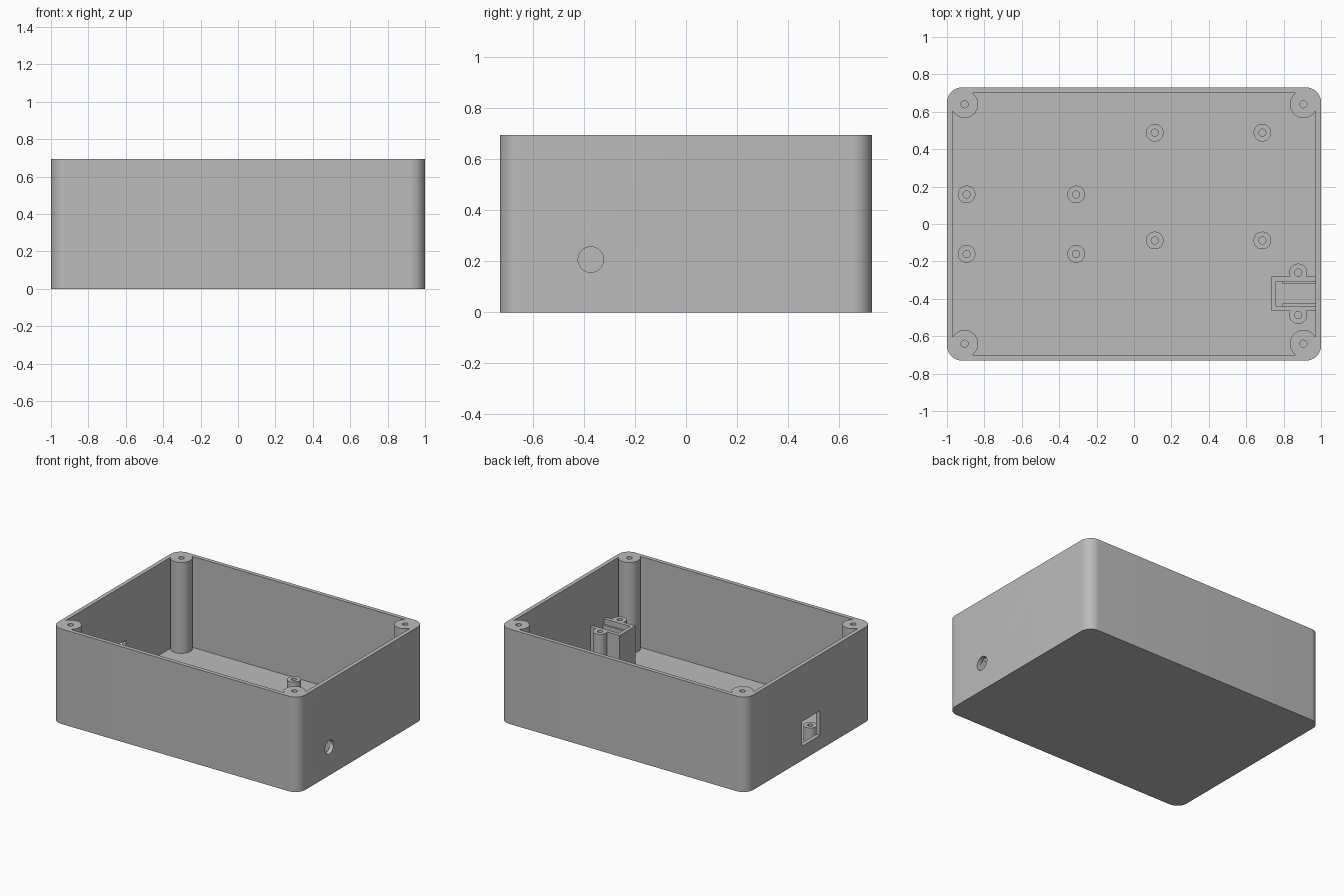
import bpy, bmesh, math

old = bpy.data.objects.get("Cube")
if old:
    bpy.data.objects.remove(old, do_unlink=True)

GREY = (0.5, 0.5, 0.5, 1)
plastic = bpy.data.materials.new("grey plastic")
plastic.use_nodes = True
plastic.diffuse_color = GREY
plastic.node_tree.nodes["Principled BSDF"].inputs["Base Color"].default_value = GREY


def finish(name, bm):
    mesh = bpy.data.meshes.new(name)
    bmesh.ops.recalc_face_normals(bm, faces=bm.faces)
    bm.to_mesh(mesh)
    bm.free()
    mesh.materials.append(plastic)
    obj = bpy.data.objects.new(name, mesh)
    bpy.context.collection.objects.link(obj)
    return obj


def box(name, x, y, z, radius=0):
    """Box between (low, high) pairs, with optional round upright edges."""
    bm = bmesh.new()
    bmesh.ops.create_cube(bm, size=1)
    for v in bm.verts:
        v.co = [r[0] if c < 0 else r[1] for c, r in zip(v.co, (x, y, z))]
    if radius:
        upright = [e for e in bm.edges
                   if abs(e.verts[0].co.z - e.verts[1].co.z) > 0.01]
        bmesh.ops.bevel(bm, geom=upright, offset=radius, segments=12,
                        profile=0.5, affect='EDGES')
    return finish(name, bm)


def rod(name, x, y, radius, z0, z1):
    bm = bmesh.new()
    bmesh.ops.create_cone(bm, cap_ends=True, segments=40, radius1=radius,
                          radius2=radius, depth=z1 - z0)
    bmesh.ops.translate(bm, verts=bm.verts, vec=(x, y, (z0 + z1) / 2))
    return finish(name, bm)


def combine(obj, tool, operation):
    mod = obj.modifiers.new("shape", 'BOOLEAN')
    mod.operation = operation
    mod.solver = 'EXACT'
    mod.object = tool
    bpy.ops.object.select_all(action='DESELECT')
    bpy.context.view_layer.objects.active = obj
    obj.select_set(True)
    bpy.ops.object.modifier_apply(modifier=mod.name)
    bpy.data.objects.remove(tool, do_unlink=True)


def smooth(obj):
    bpy.ops.object.select_all(action='DESELECT')
    bpy.context.view_layer.objects.active = obj
    obj.select_set(True)
    bpy.ops.object.shade_smooth_by_angle(angle=math.radians(30))


W, D, H = 1.0, 0.73, 0.695
WALL, FLOOR, SCREW = 0.03, 0.03, 0.019

# Open case with rounded corners
case = box("case", (-W, W), (-D, D), (0, H), 0.08)
combine(case, box("cavity", (WALL - W, W - WALL), (WALL - D, D - WALL),
                  (FLOOR, H + 0.1), 0.05), 'DIFFERENCE')

# Corner screw posts, flush with the rim
corners = [(sx * 0.906, sy * 0.64) for sx in (-1, 1) for sy in (-1, 1)]
for x, y in corners:
    combine(case, rod("post", x, y, 0.073, FLOOR / 2, H), 'UNION')
for x, y in corners:
    combine(case, rod("post_hole", x, y, SCREW, 0.3, H + 0.1), 'DIFFERENCE')

# Round socket opening in the left wall
JACK_Y = -0.373
port = rod("port", 0, 0, 0.05, -0.1, 0.1)
port.rotation_euler.y = math.pi / 2
port.location = (W, JACK_Y, 0.207)
combine(case, port, 'DIFFERENCE')

# Rectangular plug opening in the right wall
combine(case, box("slot", (-W - 0.1, -W + 0.06), (-0.118, 0.09),
                  (0.105, 0.285)), 'DIFFERENCE')
smooth(case)

# Circuit board standoffs
spots = [(x, y) for x in (0.111, 0.686) for y in (0.488, -0.088)]
spots += [(x, y) for x in (-0.895, -0.309) for y in (0.158, -0.16)]
for x, y in spots:
    standoff = rod("standoff", x, y, 0.047, FLOOR - 0.01, 0.137)
    combine(standoff, rod("hole", x, y, SCREW, FLOOR + 0.002, 0.2), 'DIFFERENCE')
    smooth(standoff)

# Socket holder: open pocket against the wall with two screw bosses
TOP, INNER = 0.31, W - WALL
holder = box("socket_holder", (0.734, INNER + 0.005),
             (JACK_Y - 0.093, JACK_Y + 0.093), (FLOOR - 0.01, TOP))
bosses = [(0.878, JACK_Y + s * 0.113) for s in (-1, 1)]
for x, y in bosses:
    combine(holder, rod("boss", x, y, 0.048, FLOOR - 0.01, TOP), 'UNION')
combine(holder, box("pocket", (0.76, W), (JACK_Y - 0.066, JACK_Y + 0.066),
                    (0.14, TOP + 0.1)), 'DIFFERENCE')
for x, y in bosses:
    combine(holder, rod("boss_hole", x, y, SCREW, 0.12, TOP + 0.1), 'DIFFERENCE')
smooth(holder)

# Thin guide rails on both sides of the pocket
for s in (-1, 1):
    ys = sorted((JACK_Y + s * 0.052, JACK_Y + s * 0.068))
    box("guide_rail", (0.795, INNER + 0.005), ys, (0.13, 0.27))
